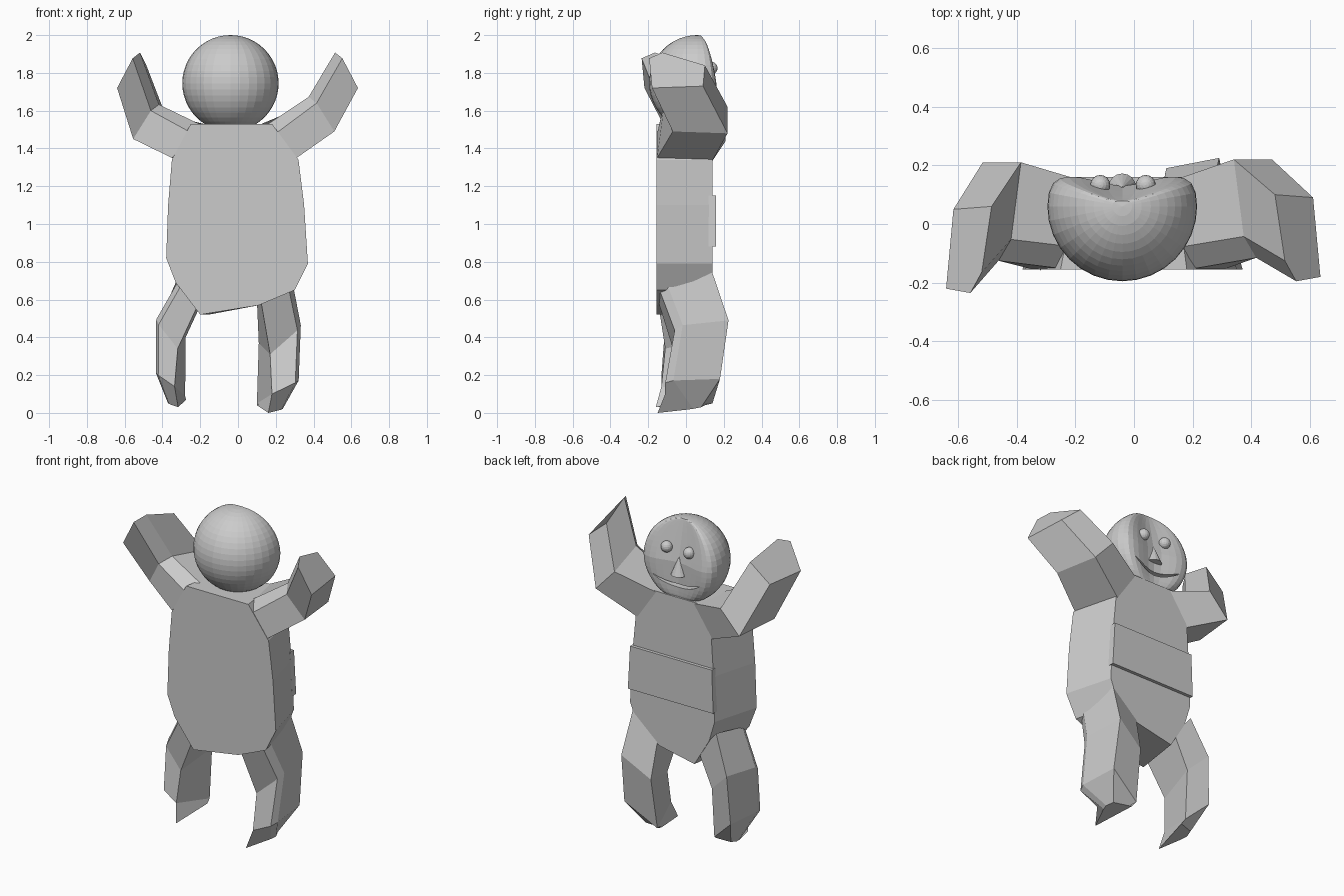
import bpy
import bmesh
import math
from mathutils import Vector

default_cube = bpy.data.objects.get("Cube")
if default_cube:
    bpy.data.objects.remove(default_cube, do_unlink=True)

# One plain grey for the whole figure
grey = bpy.data.materials.new("plain_grey")
grey.use_nodes = True
colour = (0.6, 0.6, 0.6, 1)
grey.diffuse_color = colour
grey.node_tree.nodes["Principled BSDF"].inputs["Base Color"].default_value = colour


def finish(name, bm):
    """Turn a bmesh into a named flat-shaded object."""
    bmesh.ops.recalc_face_normals(bm, faces=bm.faces[:])
    mesh = bpy.data.meshes.new(name)
    bm.to_mesh(mesh)
    bm.free()
    mesh.materials.append(grey)
    part = bpy.data.objects.new(name, mesh)
    bpy.context.scene.collection.objects.link(part)
    return part


def loft(name, rings):
    """Skin a closed tube through rings with equal numbers of points."""
    bm = bmesh.new()
    loops = [[bm.verts.new(point) for point in ring] for ring in rings]
    count = len(loops[0])
    for lower, upper in zip(loops, loops[1:]):
        for i in range(count):
            j = (i + 1) % count
            bm.faces.new((lower[i], lower[j], upper[j], upper[i]))
    bm.faces.new(loops[0])
    bm.faces.new(loops[-1])
    return finish(name, bm)


def slab(name, outline, front, back, taper=1):
    """Extrude an outline in x and z, narrowing its back by the taper."""
    return loft(name, [[(x * width, y, z) for x, z in outline]
                       for y, width in ((front, 1), (back, taper))])


def chamfer(ring, bevel):
    """Cut the second corner of a four-cornered section."""
    a, b, c, d = (Vector(point) for point in ring)
    return [a, b.lerp(a, bevel), b.lerp(c, bevel), c, d]


def limb_pair(name, rings, offsets, bevel, width):
    """Build the left limb, then a mirrored right limb in its own pose."""
    sections = [chamfer(ring, bevel) for ring in rings]
    loft("left_" + name, sections)
    posed = []
    for section, offset in zip(sections, offsets):
        dx, dy, dz = offset
        posed.append([(-p.x * width - dx, p.y + dy, p.z + dz) for p in section])
    loft("right_" + name, posed)


# Torso, narrower at the back, and the raised belt around the belly
back_taper = .78
torso_outline = [(-.25, 1.53), (.18, 1.53), (.32, 1.34), (.35, 1.1), (.37, .79),
                 (.3, .65), (.11, .57), (-.2, .52), (-.33, .69), (-.38, .82),
                 (-.37, 1.1), (-.35, 1.34)]
slab("torso", torso_outline, -.155, .14, back_taper)
belt_outline = [(-.29, 1.15), (.275, 1.15), (.29, .88), (-.3, .88)]
slab("belt", belt_outline, .12, .16)

# Arms: shoulder, elbow and raised hand
# Corner order: front lower, front upper, back upper, back lower
shoulder = [(.31, -.153, 1.35), (.16, -.153, 1.52), (.1, .137, 1.52), (.23, .137, 1.33)]
elbow = [(.51, -.07, 1.49), (.385, -.13, 1.69), (.34, .22, 1.62), (.47, .22, 1.48)]
hand = [(.635, -.18, 1.72), (.525, -.2, 1.93), (.48, .1, 1.84), (.61, .09, 1.73)]
limb_pair("arm", [shoulder, elbow, hand],
          [(.04, 0, 0), (.045, -.01, -.04), (.005, -.04, 0)], .25, 1)

# Legs: hip, bent knee, ankle and pointed foot
# Corner order: front inner, front outer, back outer, back inner
hip = [(.12, -.15, .6), (.29, -.15, .69), (.27, .137, .75), (.1, .137, .6)]
knee = [(.17, -.06, .31), (.34, -.06, .46), (.29, .225, .49), (.11, .19, .37)]
ankle = [(.18, -.11, .1), (.325, -.11, .17), (.3, .18, .18), (.1, .14, .05)]
foot = [(.16, -.15, 0), (.24, .03, .02), (.22, .08, .03), (.1, .1, .04)]
limb_pair("leg", [hip, knee, ankle, foot],
          [(.115, 0, 0), (.2, -.05, .03), (.21, -.02, .04), (.205, -.01, .03)], .15, .7)

# Head: a ball whose face side is flattened, leans back and dents in the middle
head_centre = Vector((-.04, .06, 1.745))
radius = .255
bm = bmesh.new()
bmesh.ops.create_uvsphere(bm, u_segments=32, v_segments=24, radius=radius)
for vert in bm.verts:
    if vert.co.y > 0:
        dent = math.exp(-(vert.co.x / .13) ** 2)
        limit = .115 - .045 * dent - .2 * max(0, vert.co.z)
        vert.co.y = limit * math.tanh(vert.co.y / limit)
    vert.co += head_centre
head = finish("head", bm)

# Smiling mouth, carved with a crescent cutter
steps = 12
upper_lip, lower_lip = [], []
for i in range(steps + 1):
    t = 2 * i / steps - 1
    x = head_centre.x + .16 * t
    z = 1.6 + .045 * t * t
    half_gap = .002 + .008 * (1 - t * t)
    upper_lip.append((x, z + half_gap))
    lower_lip.append((x, z - half_gap))
cutter = slab("mouth_cutter", upper_lip + lower_lip[::-1], .09, .3)
cutter.hide_render = True
cutter.hide_viewport = True
carve = head.modifiers.new("mouth", "BOOLEAN")
carve.operation = "DIFFERENCE"
carve.solver = "EXACT"
carve.object = cutter

# Bead eyes
for side, x in (("left", .04), ("right", -.115)):
    bm = bmesh.new()
    bmesh.ops.create_uvsphere(bm, u_segments=16, v_segments=10, radius=.034)
    bmesh.ops.translate(bm, verts=bm.verts[:], vec=(x, .133, 1.825))
    finish(side + "_eye", bm)

# Cone nose, point upward
bm = bmesh.new()
bmesh.ops.create_cone(bm, cap_ends=True, segments=16, radius1=.047, radius2=0, depth=.11)
bmesh.ops.translate(bm, verts=bm.verts[:], vec=(head_centre.x, .125, 1.725))
finish("nose", bm)
